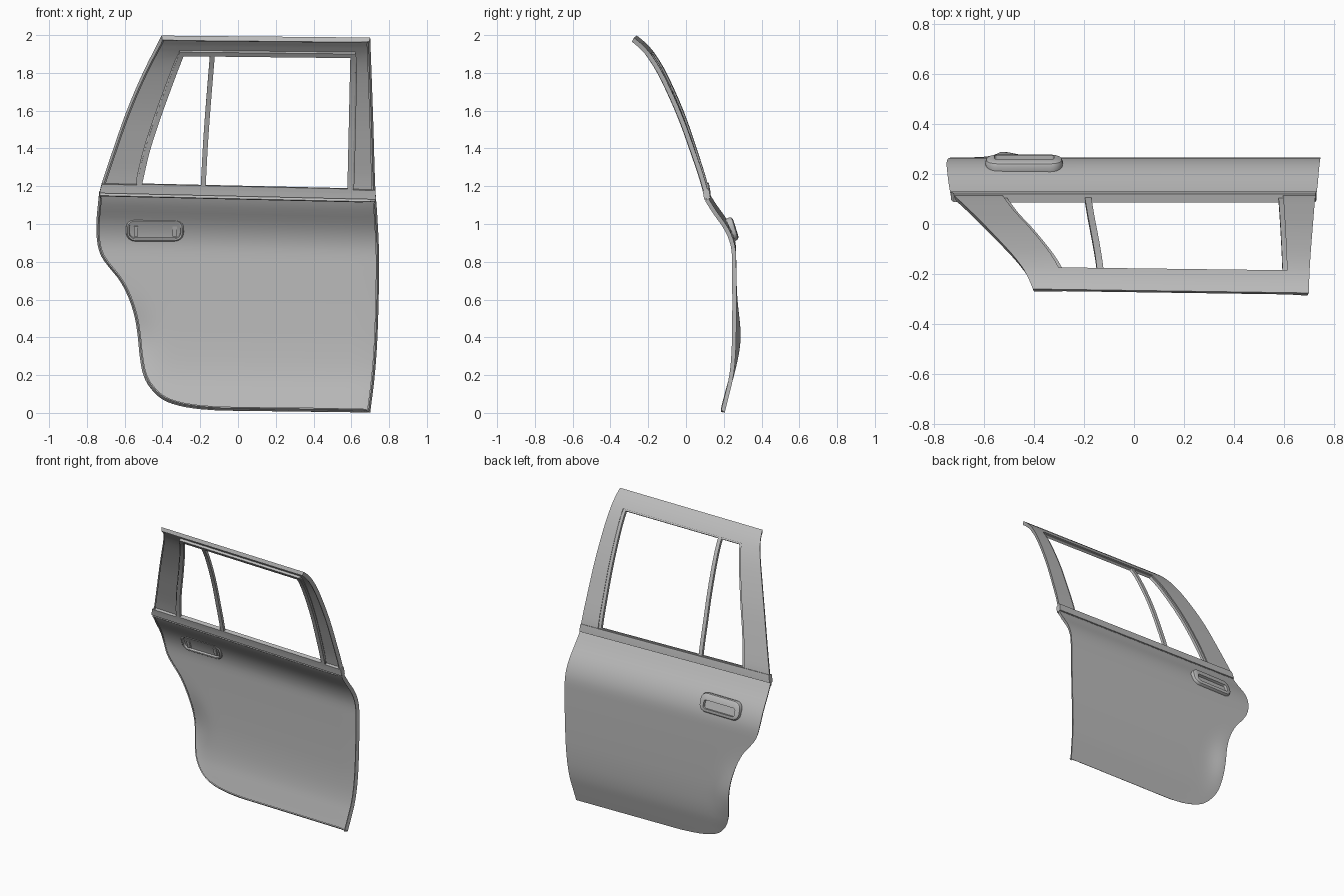
import bpy, bmesh, math
from mathutils import Matrix, Vector

cube = bpy.data.objects.get("Cube")
if cube:
    bpy.data.objects.remove(cube)

grey = bpy.data.materials.new("primer_grey")
grey.use_nodes = True
grey.diffuse_color = (0.5, 0.5, 0.5, 1)
grey.node_tree.nodes["Principled BSDF"].inputs["Base Color"].default_value = (0.5, 0.5, 0.5, 1)


def curve(pts, t):
    """Smooth interpolation through (t, value) points."""
    i = max(k for k in range(len(pts) - 1) if k == 0 or pts[k][0] <= t)
    def slope(k):
        a, b = pts[max(k - 1, 0)], pts[min(k + 1, len(pts) - 1)]
        return (b[1] - a[1]) / (b[0] - a[0])
    (t0, v0), (t1, v1) = pts[i], pts[i + 1]
    h = t1 - t0
    s = (t - t0) / h
    return ((2*s**3 - 3*s*s + 1) * v0 + (s**3 - 2*s*s + s) * h * slope(i)
            + (3*s*s - 2*s**3) * v1 + (s**3 - s*s) * h * slope(i + 1))


# Edge outlines and side section, all keyed by height
REAR_LOW = [(.02, -.1), (.026, -.2), (.04, -.3), (.07, -.39), (.13, -.46), (.2, -.5), (.3, -.52),
            (.4, -.53), (.5, -.545), (.6, -.575), (.7, -.625), (.78, -.69), (.83, -.725),
            (.9, -.745), (1, -.75), (1.17, -.735)]
REAR_TOP = [(1.16, -.735), (1.22, -.72), (1.4, -.66), (1.6, -.59), (1.8, -.505), (2, -.405)]
FRONT = [(.02, .7), (.2, .722), (.4, .737), (.7, .746), (.9, .746), (1.1, .736),
         (1.22, .727), (1.6, .715), (2, .7)]
BODY = [(.02, .205), (.1, .225), (.2, .248), (.3, .26), (.45, .266), (.8, .266), (.9, .262),
        (.97, .243), (1.03, .212), (1.1, .162), (1.17, .118)]
FRAME = [(1.16, .124), (1.22, .113), (1.4, .057), (1.6, -.012), (1.8, -.1), (1.9, -.158),
         (1.96, -.208), (2, -.256)]
DROP = [(.02, .018), (1.2, .032), (2, .013)]
WIN_REAR = [(1.16, -.535), (1.22, -.525), (1.4, -.483), (1.6, -.418), (1.8, -.345), (1.92, -.3), (2, -.275)]
WIN_FRONT = [(1.16, .595), (1.22, .597), (2, .615)]
SILL, HEAD = 1.215, 1.915


def finish(name, bm, thick=0):
    me = bpy.data.meshes.new(name)
    bm.to_mesh(me)
    bm.free()
    me.materials.append(grey)
    ob = bpy.data.objects.new(name, me)
    bpy.context.collection.objects.link(ob)
    bpy.ops.object.select_all(action='DESELECT')
    ob.select_set(True)
    bpy.context.view_layer.objects.active = ob
    if thick:
        mod = ob.modifiers.new("thickness", 'SOLIDIFY')
        mod.thickness = thick
        mod.offset = -1
        bpy.ops.object.modifier_apply(modifier=mod.name)
    bpy.ops.object.shade_smooth_by_angle(angle=math.radians(35))


def fold_edges(bm, depth, inset):
    """Fold every open border inward into a slanted return flange."""
    bm.normal_update()
    border = [e for e in bm.edges if e.is_boundary]
    shift = {}
    for e in border:
        f = e.link_faces[0]
        along = (e.verts[1].co - e.verts[0].co).normalized()
        side = f.calc_center_median() - e.verts[0].co
        side = (side - side.dot(along) * along).normalized()
        for v in e.verts:
            shift.setdefault(v, []).append(side)
    tips = {}
    for v, sides in shift.items():
        side = sum(sides, Vector()) / len(sides)
        tips[v] = bm.verts.new(v.co + side * inset - v.normal * depth)
    for e in border:
        loop = e.link_loops[0]
        a, b = loop.vert, loop.link_loop_next.vert
        bm.faces.new((b, a, tips[a], tips[b]))


def sheet(name, heights, columns, section, thick, hole=None, flare=0, out=0, flange=0):
    """Curved sheet: rows by height, columns give x at a height, hole(row, column) skips cells."""
    bm = bmesh.new()
    rows = []
    for z in heights:
        row = []
        for col in columns:
            x = col(z)
            u = (x + .7) / 1.4
            y = curve(section, z) + out - .02 * u * max(0, z - 1.3) / .7
            if flare:
                edge_gap = x - curve(REAR_LOW, z)
                y += flare * math.exp(-((z - .4) / .17) ** 2 - (edge_gap / .09) ** 2)
            row.append(bm.verts.new((x, y, z - u * curve(DROP, z))))
        rows.append(row)
    for r in range(len(rows) - 1):
        for c in range(len(columns) - 1):
            if not (hole and hole(r, c)):
                a, b = rows[r], rows[r + 1]
                bm.faces.new((a[c], b[c], b[c + 1], a[c + 1]))
    loose = [v for v in bm.verts if not v.link_faces]
    bmesh.ops.delete(bm, geom=loose, context='VERTS')
    if flange:
        fold_edges(bm, flange, .01)
    finish(name, bm, thick)


def edge(pts, shift=0):
    return lambda z: curve(pts, z) + shift


def steps(a, b, n):
    return [a + (b - a) * i / n for i in range(n + 1)]


# Lower skin with wheel arch cut-out, flare and folded edges
def body_column(t):
    return lambda z: curve(REAR_LOW, z) * (1 - t) + curve(FRONT, z) * t

low_rows = [.02 + 1.15 * t ** 1.6 for t in steps(0, 1, 56)]
sheet("door_skin", low_rows, [body_column(t ** 1.7) for t in steps(0, 1, 30)], BODY, .008,
      flare=.024, flange=.022)

# Window frame: pillars, header and sill in one folded sheet with an opening
rows = [1.165, SILL] + steps(SILL, HEAD, 16)[1:] + steps(HEAD, 2, 5)[1:]
outer = [edge(REAR_TOP), edge(WIN_REAR), edge(WIN_FRONT), edge(FRONT)]
sheet("window_frame", rows, outer, FRAME, .01, hole=lambda r, c: c == 1 and 1 <= r <= 16, flange=.024)

# Window channel, a narrow lip set back inside the opening
lip = .018
rows = [SILL - .02, SILL + .004] + steps(SILL + .004, HEAD - .012, 16)[1:] + [HEAD + .01]
inner = [edge(WIN_REAR, -.01), edge(WIN_REAR, lip), edge(WIN_FRONT, -lip), edge(WIN_FRONT, .01)]
sheet("window_channel", rows, inner, FRAME, .018, hole=lambda r, c: c == 1 and 1 <= r <= 16, out=-.01)

# Waist moulding along the bottom of the window
sheet("waist_moulding", [1.168, 1.176, 1.21, 1.218], outer, FRAME, .034, out=.007)

# Quarter window divider
BAR = [(1.16, -.187), (1.5, -.168), (1.95, -.132)]
sheet("window_divider", steps(SILL - .01, HEAD, 16), [edge(BAR, -.013), edge(BAR, .013)],
      FRAME, .018, out=-.008)


# Handle: rounded rings lofted from rear cavity to the finger recess in front
TILT = Matrix.Translation((-.44, .243, .972)) @ Matrix.Rotation(math.radians(17), 4, 'X')


def rounded_ring(bm, inset, depth, lower=0, hx=.155, hz=.064, radius=.05):
    r = max(radius - inset, .008)
    ring = []
    for k, (sx, sz) in enumerate(((1, 1), (-1, 1), (-1, -1), (1, -1))):
        for a in steps(0, math.pi / 2, 6):
            ang = a + k * math.pi / 2
            p = Vector((sx * (hx - inset - r) + r * math.cos(ang), depth,
                        sz * (hz - inset - r) + r * math.sin(ang) - lower))
            ring.append(bm.verts.new(TILT @ p))
    return ring


bm = bmesh.new()
loft = [rounded_ring(bm, *ring) for ring in (
    (.022, -.004), (.018, -.022), (.01, -.024), (.003, -.018), (0, .004), (.005, .016),
    (.014, .021), (.036, .022, .012), (.038, .005, .012))]
for a, b in zip(loft, loft[1:]):
    for i in range(len(a)):
        j = (i + 1) % len(a)
        bm.faces.new((a[i], a[j], b[j], b[i]))
bm.faces.new(loft[0])
bm.faces.new(loft[-1])
bmesh.ops.recalc_face_normals(bm, faces=bm.faces)
finish("handle_surround", bm)

# Rear posts of the handle
for side, x in (("rear", -.1), ("front", .105)):
    bm = bmesh.new()
    bmesh.ops.create_cube(bm, size=1)
    bmesh.ops.scale(bm, vec=(.022, .018, .055), verts=bm.verts)
    bmesh.ops.translate(bm, vec=(x, -.011, -.006), verts=bm.verts)
    bmesh.ops.transform(bm, matrix=TILT, verts=bm.verts)
    finish(f"handle_post_{side}", bm)
